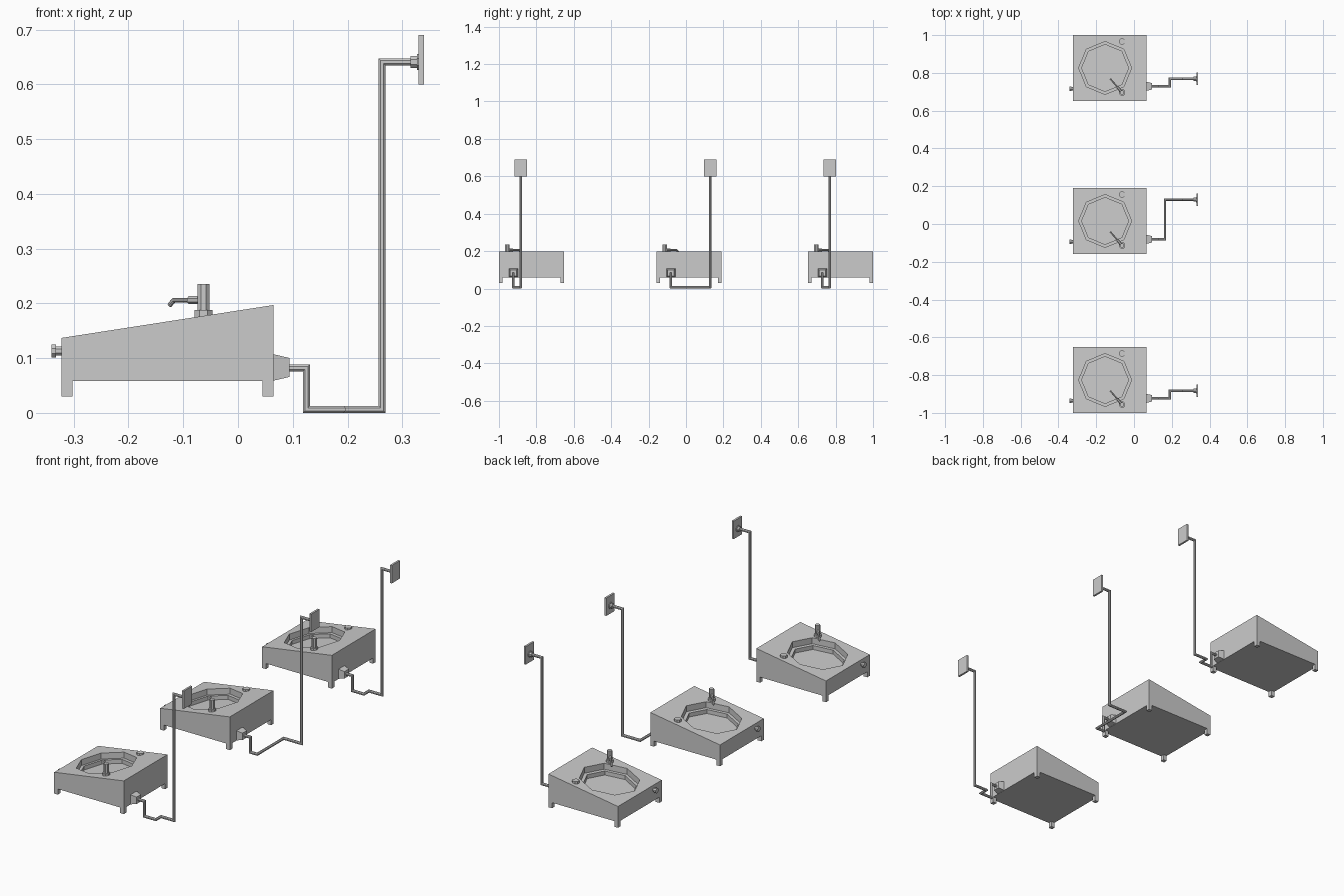
import bpy, bmesh, math
from mathutils import Vector

if "Cube" in bpy.data.objects:
    bpy.data.objects.remove(bpy.data.objects["Cube"], do_unlink=True)

grey = bpy.data.materials.new("plain grey")
grey.use_nodes = True
grey.diffuse_color = (0.6, 0.6, 0.6, 1)
grey.node_tree.nodes["Principled BSDF"].inputs["Base Color"].default_value = (0.6, 0.6, 0.6, 1)

LEFT, RIGHT, HALF, BASE = -0.322, 0.065, 0.174, 0.058


def top(x):
    """Height of the sloping top at x."""
    return 0.137 + (x - LEFT) / (RIGHT - LEFT) * 0.06


def finish(name, bm, y=0):
    bmesh.ops.recalc_face_normals(bm, faces=bm.faces)
    mesh = bpy.data.meshes.new(name)
    bm.to_mesh(mesh)
    bm.free()
    mesh.materials.append(grey)
    obj = bpy.data.objects.new(name, mesh)
    obj.location.y = y
    bpy.context.collection.objects.link(obj)
    return obj


def loft(bm, rings):
    """Join rings of points into a capped solid."""
    loops = [[bm.verts.new(p) for p in ring] for ring in rings]
    n = len(loops[0])
    for a, b in zip(loops, loops[1:]):
        for i in range(n):
            j = (i + 1) % n
            bm.faces.new((a[i], a[j], b[j], b[i]))
    bm.faces.new(loops[0])
    bm.faces.new(loops[-1])


def sweep(bm, path, radius, sides=8, end_scale=1):
    """Mitred tube along a path."""
    pts = [Vector(p) for p in path]
    dirs = [(b - a).normalized() for a, b in zip(pts, pts[1:])]
    d = dirs[0]
    u = Vector((1, 0, 0)) if abs(d.z) > 0.9 else Vector((0, 0, 1)).cross(d).normalized()
    v = d.cross(u)
    angles = [(i + 0.5) * math.tau / sides for i in range(sides)]
    rings = [[pts[0] + radius * (math.cos(a) * u + math.sin(a) * v) for a in angles]]
    for i, d in enumerate(dirs):
        p = pts[i + 1]
        normal = d + dirs[i + 1] if i + 1 < len(dirs) else d
        rings.append([q + d * ((p - q).dot(normal) / d.dot(normal)) for q in rings[-1]])
    rings[-1] = [pts[-1] + (q - pts[-1]) * end_scale for q in rings[-1]]
    loft(bm, rings)


def box(bm, x0, x1, y0, y1, z0, z1):
    loft(bm, [[(x0, y0, z), (x1, y0, z), (x1, y1, z), (x0, y1, z)] for z in (z0, z1)])


def make_body(y):
    # Wedge-shaped block
    bm = bmesh.new()
    corners = [(LEFT, -HALF), (RIGHT, -HALF), (RIGHT, HALF), (LEFT, HALF)]
    loft(bm, [[(a, b, BASE) for a, b in corners], [(a, b, top(a)) for a, b in corners]])
    body = finish("basin_body", bm, y)
    # Stepped octagonal bowl, cut parallel to the top
    bm = bmesh.new()
    rings = []
    for r, depth in ((0.14, 0.02), (0.14, -0.03), (0.124, -0.03), (0.124, -0.05)):
        ring = []
        for i in range(8):
            x = -0.153 + r * math.cos(i * math.tau / 8)
            ring.append((x, r * math.sin(i * math.tau / 8), top(x) + depth))
        rings.append(ring)
    loft(bm, rings)
    cutter = finish("bowl_cutter", bm, y)
    cutter.hide_render = True
    mod = body.modifiers.new("bowl", "BOOLEAN")
    mod.operation, mod.solver, mod.object = "DIFFERENCE", "EXACT", cutter
    bpy.context.view_layer.update()
    graph = bpy.context.evaluated_depsgraph_get()
    mesh = bpy.data.meshes.new_from_object(body.evaluated_get(graph))
    body.modifiers.clear()
    body.data = mesh
    bpy.data.objects.remove(cutter, do_unlink=True)


def make_unit(y, jog_x, out_y):
    make_body(y)

    # Corner feet
    bm = bmesh.new()
    for x in (LEFT, RIGHT - 0.02):
        for fy in (-HALF, HALF - 0.02):
            box(bm, x, x + 0.02, fy, fy + 0.02, 0.03, BASE)
    finish("feet", bm, y)

    # Tap: base, column, collar and diagonal bent spout
    fx, fy = -0.063, -0.13
    aim = Vector((-0.65, 0.76, 0)).normalized()
    hub = Vector((fx, fy, 0.206))
    bm = bmesh.new()
    sweep(bm, [(fx, fy, 0.17), (fx, fy, 0.188)], 0.018)
    sweep(bm, [(fx, fy, 0.188), (fx, fy, 0.235)], 0.012)
    sweep(bm, [hub, hub + aim * 0.038], 0.008)
    sweep(bm, [hub + aim * 0.038, hub + aim * 0.083,
               hub + aim * 0.095 + Vector((0, 0, -0.009))], 0.0045)
    finish("tap", bm, y)

    # Round button on the top
    bm = bmesh.new()
    sweep(bm, [(fx, 0.14, 0.17), (fx, 0.14, 0.187)], 0.017)
    finish("top_button", bm, y)

    # Side knob
    bm = bmesh.new()
    sweep(bm, [(LEFT, -0.11, 0.113), (-0.334, -0.11, 0.113)], 0.009)
    sweep(bm, [(-0.332, -0.11, 0.113), (-0.341, -0.11, 0.113)], 0.013)
    finish("side_knob", bm, y)

    # Tapered drain outlet
    py = -0.097
    bm = bmesh.new()
    sweep(bm, [(RIGHT, py, 0.083), (0.094, py, 0.083)], 0.034, 4, 0.72)
    finish("drain_outlet", bm, y)

    # Waste pipe running along the ground and up to the wall
    low = 0.0065
    bm = bmesh.new()
    sweep(bm, [(0.09, py, 0.082), (0.125, py, 0.082), (0.125, py, low),
               (jog_x, py, low), (jog_x, out_y, low), (0.263, out_y, low),
               (0.263, out_y, 0.641), (0.32, out_y, 0.641)], 0.007)
    finish("waste_pipe", bm, y)

    # Wall flange and plate
    bm = bmesh.new()
    sweep(bm, [(0.315, out_y, 0.641), (0.328, out_y, 0.641)], 0.012)
    sweep(bm, [(0.327, out_y, 0.641), (0.331, out_y, 0.641)], 0.016)
    finish("wall_flange", bm, y)
    bm = bmesh.new()
    box(bm, 0.33, 0.34, out_y - 0.033, out_y + 0.033, 0.6, 0.69)
    finish("wall_plate", bm, y)


for unit in ((-0.826, 0.19, -0.057), (0.016, 0.164, 0.113), (0.826, 0.19, -0.057)):
    make_unit(*unit)
